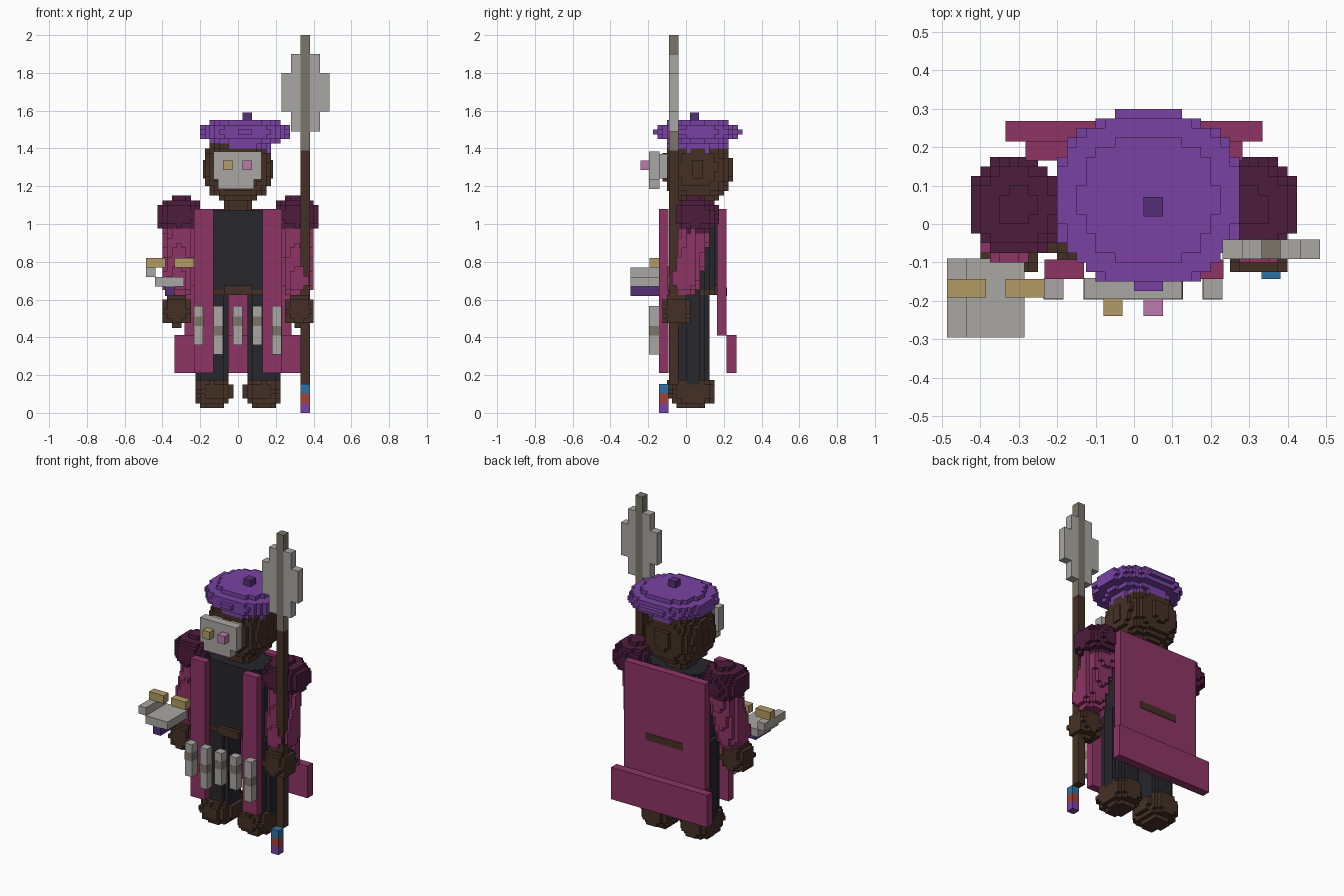
import bpy
from math import floor, ceil
from mathutils import Vector

if "Cube" in bpy.data.objects:
    bpy.data.objects.remove(bpy.data.objects["Cube"])

V = 0.025  # voxel edge
COLORS = dict(purple=(.19, .055, .37), violet=(.09, .03, .18), magenta=(.27, .035, .13),
              plum=(.075, .012, .045), brown=(.06, .03, .018), dark=(.02, .02, .025),
              gray=(.4, .39, .36), shaft=(.2, .18, .14), gold=(.45, .33, .13),
              pink=(.5, .2, .4), blue=(.03, .17, .37), red=(.37, .05, .04))
MATS = {}
for key, c in COLORS.items():
    MATS[key] = bpy.data.materials.new(key)
    MATS[key].diffuse_color = (*c, 1)


def make(name, verts, faces, color):
    me = bpy.data.meshes.new(name)
    me.from_pydata(verts, [], faces)
    me.materials.append(MATS[color])
    ob = bpy.data.objects.new(name, me)
    bpy.context.collection.objects.link(ob)
    return ob


SIDES = {(-1, 0, 0): ((0, 0, 0), (0, 0, 1), (0, 1, 1), (0, 1, 0)),
         (1, 0, 0): ((1, 0, 0), (1, 1, 0), (1, 1, 1), (1, 0, 1)),
         (0, -1, 0): ((0, 0, 0), (1, 0, 0), (1, 0, 1), (0, 0, 1)),
         (0, 1, 0): ((0, 1, 0), (0, 1, 1), (1, 1, 1), (1, 1, 0)),
         (0, 0, -1): ((0, 0, 0), (0, 1, 0), (1, 1, 0), (1, 0, 0)),
         (0, 0, 1): ((0, 0, 1), (1, 0, 1), (1, 1, 1), (0, 1, 1))}


def box(name, x, y, z, color):
    corners = (x, y, z)
    verts, faces = [], []
    for quad in SIDES.values():
        faces.append(range(len(verts), len(verts) + 4))
        verts += [tuple(corners[i][q[i]] for i in range(3)) for q in quad]
    return make(name, verts, faces, color)


def voxels(name, lo, hi, inside, color):
    """Outer skin of all grid cells whose centre is inside the solid."""
    spans = [range(floor(a / V), ceil(b / V)) for a, b in zip(lo, hi)]
    cells = {(i, j, k) for i in spans[0] for j in spans[1] for k in spans[2]
             if inside(Vector((i + .5, j + .5, k + .5)) * V)}
    index, faces = {}, []
    for c in sorted(cells):
        for d, quad in SIDES.items():
            if tuple(a + b for a, b in zip(c, d)) not in cells:
                faces.append([index.setdefault(tuple(a + b for a, b in zip(c, q)), len(index))
                              for q in quad])
    return make(name, [Vector(p) * V for p in index], faces, color)


def ellipsoid(name, c, r, color, power=2.0):
    return voxels(name, [a - b for a, b in zip(c, r)], [a + b for a, b in zip(c, r)],
                  lambda p: sum(abs((p[i] - c[i]) / r[i]) ** power for i in range(3)) <= 1, color)


def column(name, c, r, z, color, power=2.0):
    return voxels(name, (c[0] - r[0], c[1] - r[1], z[0]), (c[0] + r[0], c[1] + r[1], z[1]),
                  lambda p: z[0] <= p.z <= z[1] and
                  sum(abs((p[i] - c[i]) / r[i]) ** power for i in range(2)) <= 1, color)


def capsule(name, a, b, r, color):
    a, b = Vector(a), Vector(b)
    ab = b - a

    def inside(p):
        t = max(0, min(1, (p - a).dot(ab) / ab.length_squared))
        return (p - a - ab * t).length <= r
    return voxels(name, [min(u, v) - r for u, v in zip(a, b)],
                  [max(u, v) + r for u, v in zip(a, b)], inside, color)


# Body and head
column("torso", (0, .04), (.2, .125), (.66, 1.08), "dark", 2.6)
column("belt", (0, .04), (.2, .13), (.62, .67), "brown", 2.6)
column("neck", (0, .05), (.08, .08), (1.05, 1.17), "brown")
ellipsoid("head", (0, .06, 1.29), (.182, .182, .175), "brown", 2.5)

# Beret
column("beret_band", (.02, .06), (.158, .165), (1.375, 1.45), "purple")
ellipsoid("beret", (.0375, .065, 1.4875), (.245, .23, .066), "purple", 2.3)
box("beret_button", (.025, .075), (.02, .07), (1.53, 1.59), "violet")

# Face mask and eyes
box("mask", (-.13, .125), (-.195, -.14), (1.235, 1.385), "gray")
box("mask_chin", (-.105, .085), (-.195, -.14), (1.185, 1.235), "gray")
box("mask_back", (-.1, .1), (-.14, -.1), (1.24, 1.37), "gray")
box("eye_gold", (-.08, -.03), (-.24, -.195), (1.285, 1.335), "gold")
box("eye_pink", (.025, .075), (-.24, -.195), (1.285, 1.335), "pink")

# Mirrored limbs and coat fronts
for s, side in ((-1, "right"), (1, "left")):
    box(f"ear_{side}", sorted((s * .15, s * .185)), (.035, .09), (1.24, 1.34), "brown")
    column(f"leg_{side}", (s * .13, .035), (.085, .088), (.14, .64), "dark", 2.5)
    ellipsoid(f"boot_{side}", (s * .1325, .03, .115), (.105, .132, .09), "brown", 2.3)
    ellipsoid(f"shoulder_{side}", (s * .307, .045, 1.045), (.128, .128, .098), "plum", 2.2)
    capsule(f"sleeve_{side}", (s * .3, .045, .98), (s * .32, -.015, .7), .088, "magenta")
    ellipsoid(f"hand_{side}", (s * .325, -.05, .545), (.088, .08, .085), "brown", 2.4)
    box(f"coat_front_{side}", sorted((s * .13, s * .233)), (-.143, -.092), (.21, 1.08), "magenta")

# Coat back with wider hem
box("coat_back", (-.283, .283), (.165, .215), (.41, 1.08), "magenta")
box("coat_hem", (-.335, .335), (.215, .268), (.21, .412), "magenta")
box("coat_back_belt", (-.13, .13), (.2, .218), (.62, .665), "brown")

# Hanging scrolls
for i, bottom in enumerate((.36, .31, .36, .36, .31)):
    x = -.234 + i * .1035
    box(f"scroll_{i}", (x, x + .05), (-.195, -.143), (bottom, .565), "gray")
    box(f"scroll_band_{i}", (x - .001, x + .051), (-.196, -.142),
        (bottom + .1, bottom + .15), "shaft")

# Tray held in the hand
box("tray", (-.44, -.285), (-.295, -.09), (.67, .72), "gray")
box("tray_rim", (-.487, -.436), (-.295, -.09), (.72, .77), "gray")
box("tray_handle", (-.387, -.335), (-.295, -.143), (.62, .67), "violet")
box("gold_bar_outer", (-.487, -.385), (-.192, -.143), (.77, .82), "gold")
box("gold_bar_inner", (-.335, -.233), (-.192, -.143), (.77, .82), "gold")

# Polearm: shaft, stepped blade, striped foot
PX, PY = (.332, .382), (-.091, -.041)
box("pole", PX, PY, (.15, 1.39), "brown")
box("pole_top", PX, PY, (1.39, 2.0), "shaft")
for s in (-1, 1):
    box("blade_inner", sorted((.357 + s * .025, .357 + s * .076)), PY, (1.49, 1.9), "gray")
    box("blade_outer", sorted((.357 + s * .076, .357 + s * .127)), PY, (1.595, 1.8), "gray")
for k, color in enumerate(("purple", "red", "blue")):
    box(f"pole_foot_{color}", PX, (-.143, -.092), (k * .051, k * .051 + .051), color)

for m in bpy.data.materials:
    if m.users and not m.is_grease_pencil:
        m.use_nodes = True
        m.node_tree.nodes["Principled BSDF"].inputs["Base Color"].default_value = m.diffuse_color
